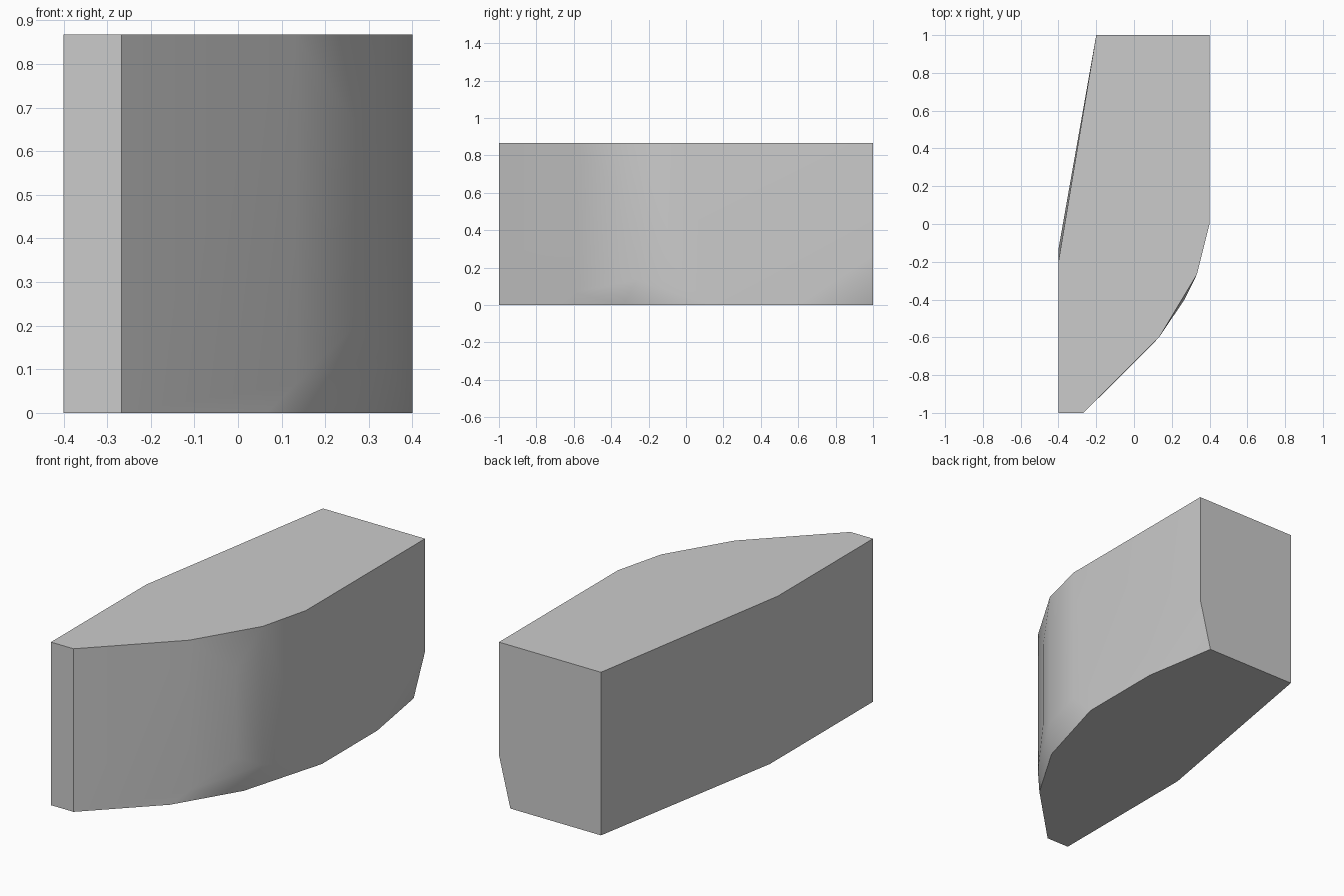
import bpy, bmesh

cube = bpy.data.objects.get("Cube")
if cube:
    bpy.data.objects.remove(cube, do_unlink=True)

H = 0.867

# Single grey material
grey = bpy.data.materials.new("light_grey")
grey.use_nodes = True
colour = (0.6, 0.6, 0.6, 1)
grey.diffuse_color = colour
grey.node_tree.nodes["Principled BSDF"].inputs["Base Color"].default_value = colour

# Outlines of the flat top and bottom
top = [(-.4, -1), (-.267, -1), (.133, -.6), (.333, -.267), (.4, 0),
       (.4, 1), (-.2, 1), (-.4, -.2)]
bottom = [(-.4, -1), (-.267, -1), (.067, -.667), (.267, -.333), (.4, .133),
          (.4, .6), (.333, 1), (-.2, 1), (-.4, -.133)]
# Swelling of the curved flank, and the cut rear corner
flank = [(.133, -.6, .067), (.267, -.4, .2), (.267, -.4, .667),
         (.333, -.267, .133), (.4, 0, .133), (.4, 1, .267)]

points = [(x, y, H) for x, y in top] + [(x, y, 0) for x, y in bottom] + flank

# The block is the convex skin around these outlines
bm = bmesh.new()
for p in points:
    bm.verts.new(p)
hull = bmesh.ops.convex_hull(bm, input=bm.verts)
loose = {v for v in hull["geom_interior"] + hull["geom_unused"]
         if isinstance(v, bmesh.types.BMVert)}
bmesh.ops.delete(bm, geom=list(loose), context="VERTS")
bmesh.ops.dissolve_limit(bm, angle_limit=0.01, verts=bm.verts, edges=bm.edges)
bmesh.ops.recalc_face_normals(bm, faces=bm.faces)
mesh = bpy.data.meshes.new("curved_block")
bm.to_mesh(mesh)
bm.free()
mesh.materials.append(grey)

block = bpy.data.objects.new("curved_block", mesh)
bpy.context.collection.objects.link(block)

# Soft flank, crisp rims
bpy.context.view_layer.objects.active = block
block.select_set(True)
bpy.ops.object.shade_smooth_by_angle(angle=0.52)
weighted = block.modifiers.new("weighted_normals", "WEIGHTED_NORMAL")
weighted.keep_sharp = True
